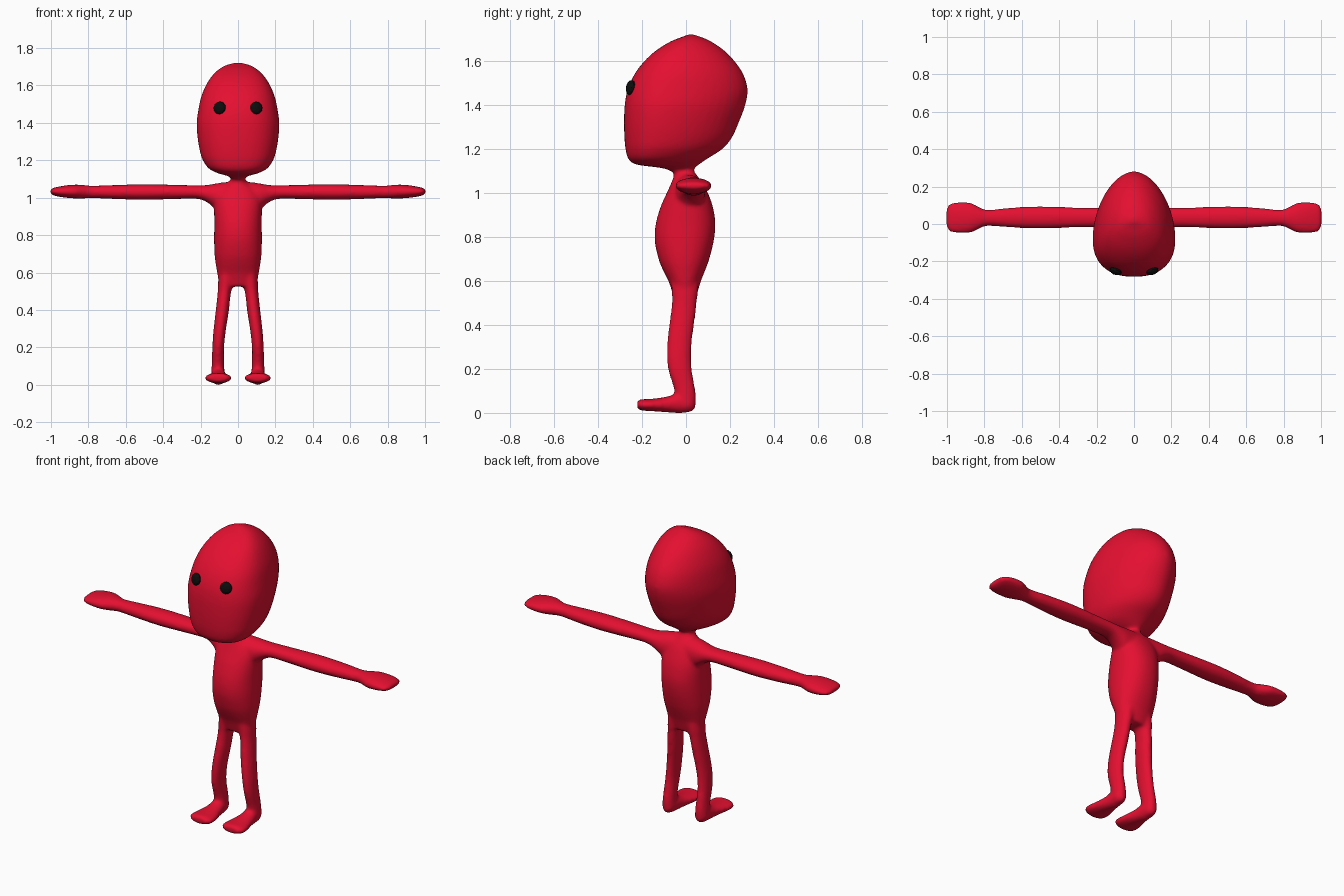
import bpy, bmesh, math
from mathutils import Vector


def material(name, rgb):
    m = bpy.data.materials.new(name)
    m.diffuse_color = (*rgb, 1)
    return m


red = material("red skin", (0.78, 0.005, 0.03))
black = material("black eyes", (0.004, 0.004, 0.004))


def spline(rows, steps=4):
    """Smooth the station list with a Catmull-Rom curve."""
    out = []
    for i in range(len(rows) - 1):
        p = [rows[max(0, min(len(rows) - 1, i + k))] for k in (-1, 0, 1, 2)]
        for s in range(steps):
            t = s / steps
            out.append([0.5 * (2 * b + (c - a) * t + (2 * a - 5 * b + 4 * c - d) * t * t
                               + (3 * b - a - 3 * c + d) * t ** 3)
                        for a, b, c, d in zip(*p)])
    return out + [list(rows[-1])]


def loft(bm, axis, rows, split=0.5, n0=2.0, n1=2.0, side=1, seg=32):
    """Closed tube; each row is (position, a0, a1, b0, b1).
    Axis z: a = y, b = x.  Axis x: a = y, b = z.  Axis y: a = x, b = z."""
    rings = []
    for pos, a0, a1, b0, b1 in spline(rows):
        ca, cb, rb = a0 + split * (a1 - a0), (b0 + b1) / 2, (b1 - b0) / 2
        ring = []
        for i in range(seg):
            t = 2 * math.pi * (i + 0.5) / seg
            c, s = math.cos(t), math.sin(t)
            e = 2 / (n1 if c > 0 else n0)
            a = ca + math.copysign(abs(c) ** e, c) * ((a1 - ca) if c > 0 else (ca - a0))
            b = cb + math.copysign(abs(s) ** e, s) * rb
            co = {"z": (b, a, pos), "x": (pos, a, b), "y": (a, pos, b)}[axis]
            ring.append(bm.verts.new((co[0] * side, co[1], co[2])))
        rings.append(ring)
    for r, q in zip(rings, rings[1:]):
        for i in range(seg):
            j = (i + 1) % seg
            bm.faces.new((r[i], r[j], q[j], q[i]))
    bm.faces.new(rings[0][::-1])
    bm.faces.new(rings[-1])


bm = bmesh.new()

# Egg-shaped head with a jaw sloping back into the neck
head = [(1.05, -.055, .04, .045), (1.085, -.05, .035, .035), (1.112, -.10, .04, .045),
        (1.13, -.225, .06, .105), (1.155, -.262, .095, .155), (1.20, -.275, .165, .188),
        (1.25, -.28, .208, .204), (1.32, -.282, .24, .216), (1.40, -.279, .27, .221),
        (1.47, -.266, .281, .212), (1.54, -.235, .262, .197), (1.60, -.19, .222, .172),
        (1.65, -.135, .173, .14), (1.69, -.07, .115, .098), (1.71, -.02, .07, .06),
        (1.722, .01, .035, .015)]
loft(bm, "z", [(z, f, b, -w, w) for z, f, b, w in head], 0.37, 2.35, 1.85, seg=48)

# Torso and neck
torso = [(.525, -.055, .045, .085), (.56, -.066, .056, .103), (.60, -.08, .068, .112),
         (.65, -.105, .088, .12), (.70, -.125, .106, .126), (.78, -.142, .126, .128),
         (.86, -.138, .134, .127), (.94, -.115, .122, .128), (1.0, -.088, .10, .125),
         (1.04, -.07, .08, .10), (1.07, -.058, .058, .06), (1.10, -.048, .036, .037)]
loft(bm, "z", [(z, f, b, -w, w) for z, f, b, w in torso], 0.5, 2.2, 2.2)

arm = [(0, -.06, .08, .93, 1.085), (.07, -.055, .085, .92, 1.083), (.12, -.045, .088, .94, 1.076),
       (.16, -.03, .088, .972, 1.069), (.21, -.018, .087, .993, 1.066), (.30, -.018, .088, .994, 1.068),
       (.50, -.024, .094, .989, 1.072), (.65, -.019, .088, .993, 1.068), (.78, -.010, .076, .998, 1.064),
       (.825, -.024, .09, .996, 1.068), (.87, -.045, .112, .996, 1.070), (.92, -.05, .118, 1.0, 1.066),
       (.965, -.046, .114, 1.007, 1.058), (.99, -.036, .104, 1.014, 1.052), (1.003, -.015, .083, 1.024, 1.042)]
leg = [(.64, -.07, .06, .02, .095), (.56, -.066, .056, .022, .106), (.51, -.064, .05, .034, .108),
       (.46, -.069, .045, .042, .112), (.40, -.077, .037, .048, .119), (.33, -.085, .028, .059, .127),
       (.26, -.088, .024, .069, .134), (.19, -.08, .028, .075, .138), (.12, -.058, .040, .074, .140),
       (.07, -.05, .046, .072, .142), (.03, -.045, .042, .072, .142), (.008, -.03, .025, .085, .128)]
foot = [(.043, .092, .12, .022, .05), (.02, .074, .14, .004, .085), (-.03, .066, .145, -.001, .092),
        (-.08, .056, .154, .002, .076), (-.13, .041, .168, .006, .067), (-.175, .033, .178, .009, .063),
        (-.205, .038, .172, .011, .062), (-.222, .058, .152, .02, .054)]
for side in (-1, 1):
    loft(bm, "x", arm, n0=2.1, n1=2.1, side=side)
    loft(bm, "z", leg, side=side, seg=24)
    loft(bm, "y", foot, side=side, seg=24)

bmesh.ops.recalc_face_normals(bm, faces=bm.faces)
mesh = bpy.data.meshes.new("body")
bm.to_mesh(mesh)
bm.free()
body = bpy.data.objects.new("body", mesh)
bpy.context.collection.objects.link(body)
mesh.materials.append(red)

# Fuse the limbs into one skin and soften the joins
fuse = body.modifiers.new("fuse", "REMESH")
fuse.mode = "VOXEL"
fuse.voxel_size = 0.01
fuse.use_smooth_shade = True
soft = body.modifiers.new("soften", "SMOOTH")
soft.factor = 0.5
soft.iterations = 6

# Small faceted eyes set into the face
for side, name in ((-1, "right_eye"), (1, "left_eye")):
    bpy.ops.mesh.primitive_ico_sphere_add(subdivisions=2, radius=1, location=(side * .098, -.252, 1.48))
    eye = bpy.context.object
    eye.name = name
    eye.scale = (.034, .02, .035)
    eye.rotation_euler = (math.radians(-12), 0, math.radians(18 * side))
    eye.data.materials.append(black)
